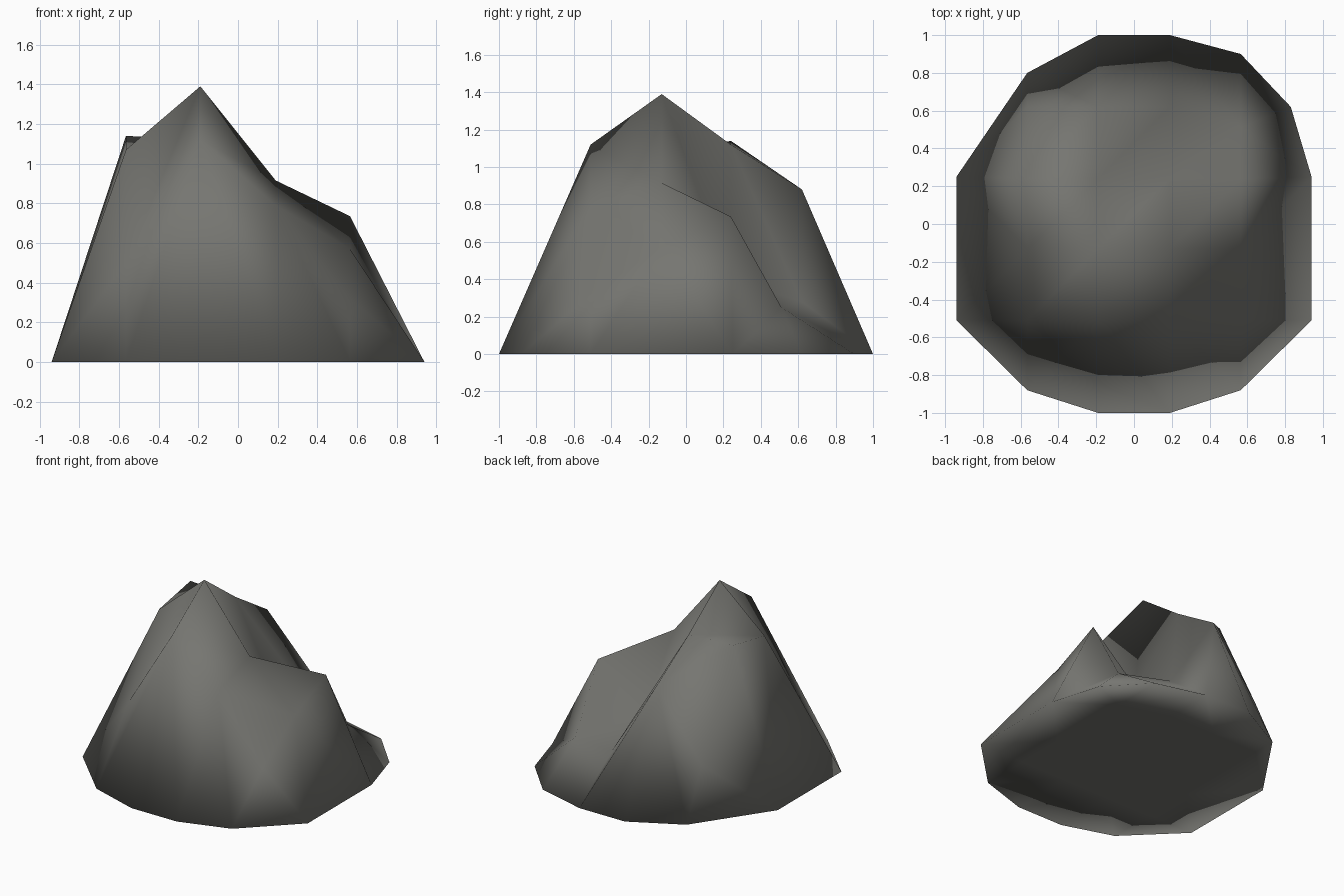
import bpy
import bmesh
from mathutils import Vector
from mathutils.geometry import delaunay_2d_cdt

if "Cube" in bpy.data.objects:
    bpy.data.objects.remove(bpy.data.objects["Cube"])

# Rock heights on a coarse 4 x 4 grid (rows run front to back)
XS = (-0.565, -0.19, 0.19, 0.565)
YS = (-0.51, -0.13, 0.24, 0.62)
HEIGHTS = (
    (0.50, 1.12, 0.79, 0.32),
    (1.07, 1.39, 0.915, 0.57),
    (1.14, 1.12, 0.40, 0.735),
    (0.38, 0.88, 0.28, 0.25),
)
# Ground outline
RIM = [(-0.94, -0.51), (-0.565, -0.88), (-0.19, -1), (0.19, -1),
       (0.565, -0.88), (0.94, -0.51), (0.94, 0.25), (0.83, 0.62),
       (0.565, 0.90), (0.19, 1), (-0.19, 1), (-0.565, 0.80), (-0.94, 0.25)]

points, heights = [], []
for j, y in enumerate(YS):
    for i, x in enumerate(XS):
        # the back right shoulder sits a little further forward
        points.append(Vector((x, 0.51 if (i, j) == (3, 3) else y)))
        heights.append(HEIGHTS[j][i])
inner = len(points)
points += [Vector(p) for p in RIM]
heights += [0.0] * len(RIM)

# Ridge lines: one diagonal per cell, plus the creases down to the back rim
edges = [(j * 4 + i, j * 4 + i + 5) for j in range(3) for i in range(3)]
edges += [(13, inner + 9), (15, inner + 9)]
edges += [(inner + k, inner + (k + 1) % len(RIM)) for k in range(len(RIM))]
flat, _, tris, orig, _, _ = delaunay_2d_cdt(points, edges, [], 0, 1e-5)

# Closed rock: the raised skin and a flat base share the rim
bm = bmesh.new()
top, base = [], []
for p, src in zip(flat, orig):
    z = heights[src[0]] if src else 0.0
    top.append(bm.verts.new((p.x, p.y, z)))
    base.append(bm.verts.new((p.x, p.y, 0)) if z > 0 else top[-1])
for a, b, c in tris:
    bm.faces.new((top[a], top[b], top[c]))
    if {top[a], top[b], top[c]} != {base[a], base[b], base[c]}:
        bm.faces.new((base[c], base[b], base[a]))
bmesh.ops.recalc_face_normals(bm, faces=bm.faces[:])
for f in bm.faces:
    f.smooth = True

mesh = bpy.data.meshes.new("rock")
bm.to_mesh(mesh)
bm.free()
stone = bpy.data.materials.new("dark_grey_stone")
stone.diffuse_color = (0.18, 0.18, 0.165, 1)
stone.use_nodes = True
stone.node_tree.nodes["Principled BSDF"].inputs["Base Color"].default_value = stone.diffuse_color
mesh.materials.append(stone)
rock = bpy.data.objects.new("rock", mesh)
bpy.context.collection.objects.link(rock)
